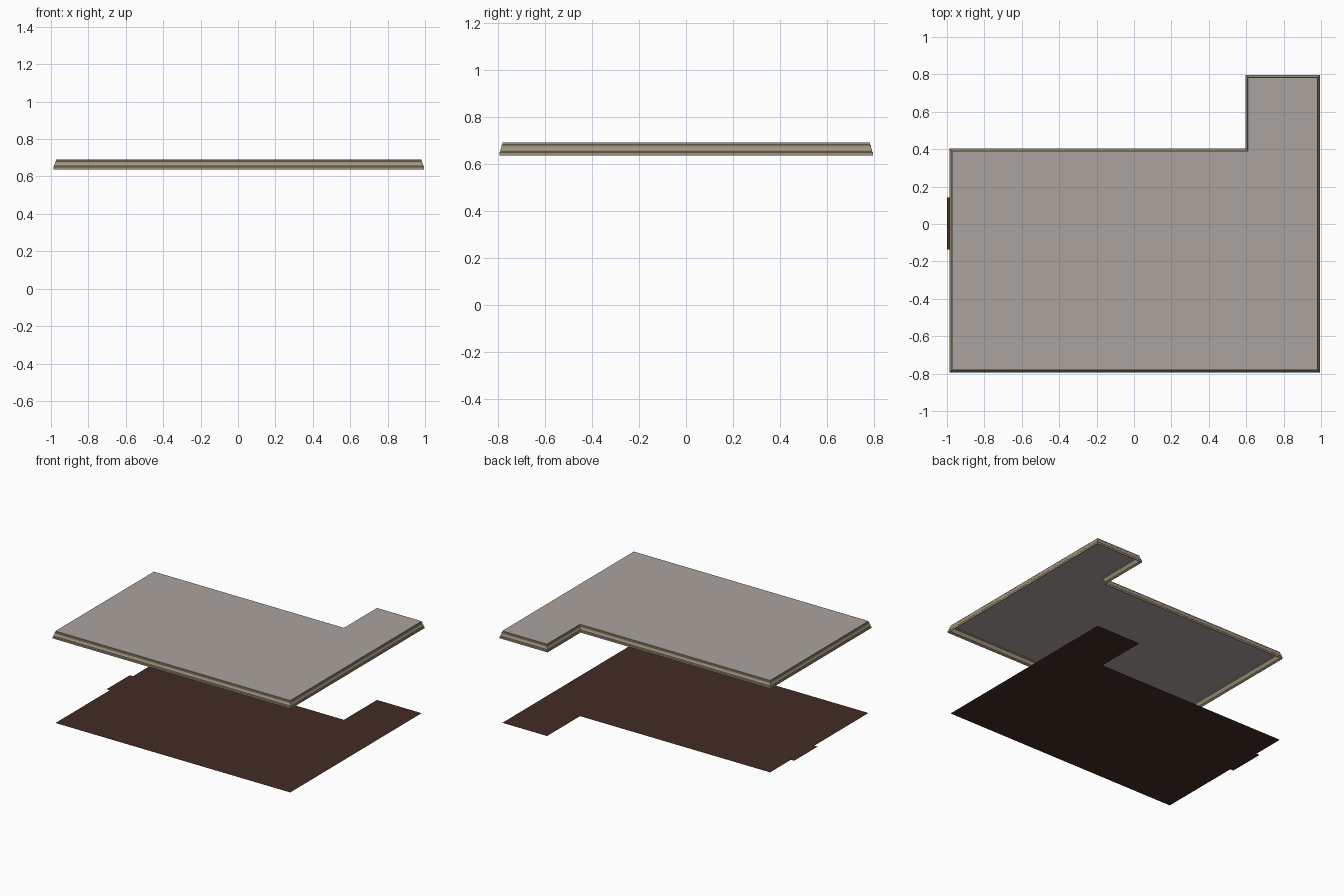
import bpy, bmesh

if "Cube" in bpy.data.objects:
    bpy.data.objects.remove(bpy.data.objects["Cube"])

# L-shaped room outline (counter-clockwise) with outward direction per corner
OUTLINE = [
    ((-0.973, -0.780), (-1, -1)),
    ((0.981, -0.780), (1, -1)),
    ((0.981, 0.782), (1, 1)),
    ((0.609, 0.782), (-1, 1)),
    ((0.609, 0.390), (-1, 1)),
    ((-0.973, 0.390), (-1, 1)),
]
CEILING_Z = 0.692


def material(name, rgb):
    def lin(c):
        c /= 255
        return c / 12.92 if c <= 0.04045 else ((c + 0.055) / 1.055) ** 2.4
    m = bpy.data.materials.new(name)
    m.diffuse_color = (*[lin(c) for c in rgb], 1)
    m.use_nodes = True
    m.node_tree.nodes["Principled BSDF"].inputs["Base Color"].default_value = m.diffuse_color
    return m


def finish(name, bm, mat):
    mesh = bpy.data.meshes.new(name)
    bm.to_mesh(mesh)
    bm.free()
    mesh.materials.append(mat)
    ob = bpy.data.objects.new(name, mesh)
    bpy.context.collection.objects.link(ob)
    return ob


def ring(bm, offset, z):
    return [bm.verts.new((x + sx * offset, y + sy * offset, z))
            for (x, y), (sx, sy) in OUTLINE]


wood = material("dark_brown_floor", (66, 44, 36))
plaster = material("warm_grey_ceiling", (170, 164, 159))
trim = material("tan_trim", (160, 148, 126))

# floor sheet
bm = bmesh.new()
bm.faces.new(ring(bm, 0, 0))
finish("floor", bm, wood)

# door threshold on the left side
bm = bmesh.new()
bm.faces.new([bm.verts.new((x, y, 0)) for x, y in
              ((-1.0, -0.136), (-0.973, -0.136), (-0.973, 0.142), (-1.0, 0.142))])
finish("door_threshold", bm, wood)

# ceiling sheet
bm = bmesh.new()
bm.faces.new(ring(bm, 0, CEILING_Z))
finish("ceiling", bm, plaster)

# stepped crown moulding: profile of (outward offset, height) swept round the room
PROFILE = [(0.000, CEILING_Z), (0.000, 0.685), (0.004, 0.681), (0.004, 0.675),
           (0.006, 0.668), (0.010, 0.661), (0.010, 0.655), (0.014, 0.650),
           (0.014, 0.638), (0.010, 0.638)]
bm = bmesh.new()
rings = [ring(bm, d, z) for d, z in PROFILE]
n = len(OUTLINE)
for upper, lower in zip(rings, rings[1:]):
    for i in range(n):
        j = (i + 1) % n
        bm.faces.new((lower[i], lower[j], upper[j], upper[i]))
finish("crown_moulding", bm, trim)
